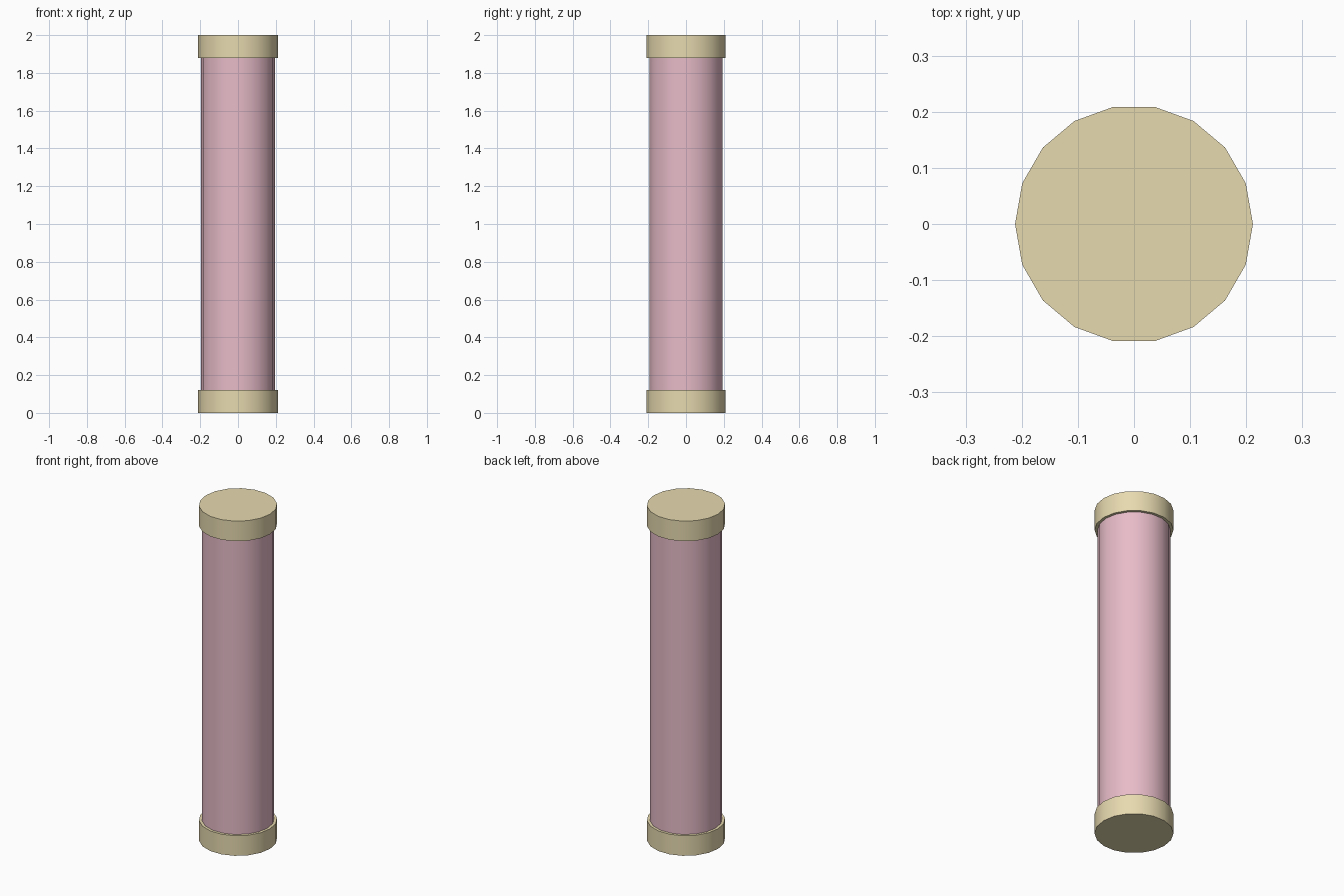
import bpy, math

if "Cube" in bpy.data.objects:
    bpy.data.objects.remove(bpy.data.objects["Cube"])


def material(name, color):
    m = bpy.data.materials.new(name)
    m.diffuse_color = color
    m.use_nodes = True
    m.node_tree.nodes["Principled BSDF"].inputs["Base Color"].default_value = m.diffuse_color
    return m


def cylinder(name, radius, z0, z1, mat):
    # 18 sides, with a corner pointing along +x
    bpy.ops.mesh.primitive_cylinder_add(
        vertices=18, radius=radius, depth=z1 - z0,
        location=(0, 0, (z0 + z1) / 2), rotation=(0, 0, math.pi / 2))
    ob = bpy.context.object
    ob.name = name
    ob.data.materials.append(mat)
    bpy.ops.object.shade_smooth_by_angle(angle=math.radians(40))
    return ob


pink = material("pink", (0.80, 0.50, 0.58, 1))
gold = material("gold", (0.80, 0.70, 0.43, 1))

# Tube body, seated slightly into both caps
cylinder("tube", 0.196, 0.06, 1.94, pink)

# End caps
cylinder("bottom_cap", 0.212, 0.0, 0.12, gold)
cylinder("top_cap", 0.212, 1.88, 2.0, gold)
